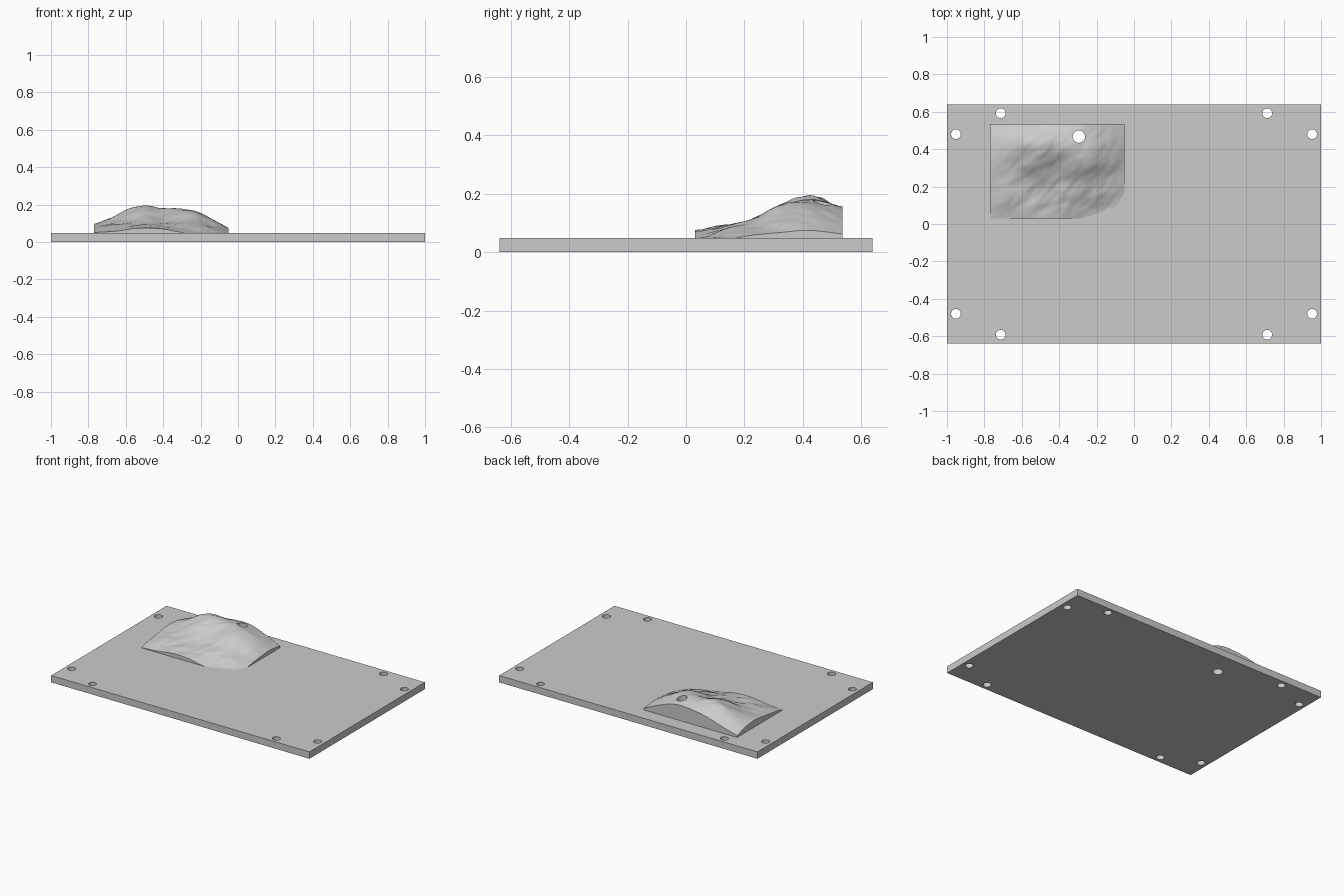
import bpy, bmesh, math
from mathutils import Vector, noise

if "Cube" in bpy.data.objects:
    bpy.data.objects.remove(bpy.data.objects["Cube"])

PLATE_TOP = 0.048
grey = bpy.data.materials.new("light grey")
grey.diffuse_color = (0.6, 0.6, 0.6, 1)
grey.use_nodes = True
grey.node_tree.nodes["Principled BSDF"].inputs["Base Color"].default_value = grey.diffuse_color


def make_object(name, bm):
    bmesh.ops.recalc_face_normals(bm, faces=bm.faces)
    me = bpy.data.meshes.new(name)
    bm.to_mesh(me)
    bm.free()
    ob = bpy.data.objects.new(name, me)
    me.materials.append(grey)
    bpy.context.collection.objects.link(ob)
    return ob


# Base plate
bm = bmesh.new()
bmesh.ops.create_cube(bm, size=1)
bmesh.ops.scale(bm, vec=(2, 1.276, PLATE_TOP), verts=bm.verts)
bmesh.ops.translate(bm, vec=(0, 0, PLATE_TOP / 2), verts=bm.verts)
plate = make_object("base_plate", bm)

# Mountain: coarse heights, rows from front to back, columns left to right
X0, X1, Y0, Y1 = -0.77, -0.05, 0.03, 0.535
HEIGHTS = [
    [.050, .058, .073, .070, .050, .040, .036],
    [.070, .085, .090, .088, .083, .068, .042],
    [.085, .105, .115, .112, .120, .095, .058],
    [.095, .130, .165, .152, .165, .130, .068],
    [.088, .142, .193, .178, .176, .140, .074],
    [.060, .095, .130, .150, .152, .115, .062],
]


def spline(values, t):
    """Smooth curve through evenly spaced values, t from 0 to 1."""
    n = len(values) - 1
    i = min(int(t * n), n - 1)
    f = t * n - i
    b, c = values[i], values[i + 1]
    a = values[i - 1] if i else 2 * b - c
    d = values[i + 2] if i + 2 <= n else 2 * c - b
    return b + 0.5 * f * (c - a + f * (2*a - 5*b + 4*c - d + f * (3*(b - c) + d - a)))


def height(u, v):
    z = spline([spline(row, u) for row in HEIGHTS], v)
    x, y = X0 + u * (X1 - X0), Y0 + v * (Y1 - Y0)
    # gullies running diagonally down the slopes
    p = Vector(((x - y) * 11, (x + y) * 5, 0.3))
    fade = min(1, 6 * min(u, 1 - u, v, 1 - v) + 0.2)
    z += fade * (0.009 * noise.noise(p) + 0.004 * noise.noise(p * 2.3))
    return max(z, 0.034)


NX, NY, BOTTOM = 72, 50, 0.03
bm = bmesh.new()
grid = [[bm.verts.new((X0 + (X1 - X0) * i / NX, Y0 + (Y1 - Y0) * j / NY,
                       height(i / NX, j / NY)))
         for i in range(NX + 1)] for j in range(NY + 1)]
for j in range(NY):
    for i in range(NX):
        bm.faces.new((grid[j][i], grid[j][i + 1], grid[j + 1][i + 1], grid[j + 1][i]))
# Straight side walls and underside
rim = (grid[0][:-1] + [r[-1] for r in grid[:-1]]
       + grid[-1][:0:-1] + [r[0] for r in grid[:0:-1]])
low = [bm.verts.new((v.co.x, v.co.y, BOTTOM)) for v in rim]
for k in range(len(rim)):
    m = (k + 1) % len(rim)
    bm.faces.new((rim[m], rim[k], low[k], low[m]))
bm.faces.new(low[::-1])
mountain = make_object("mountain", bm)

# Hole cutters: eight mounting holes and one through the mountain
holes = [(sx * x, sy * y, 0.026) for x, y in ((0.952, 0.48), (0.712, 0.592))
         for sx in (-1, 1) for sy in (-1, 1)] + [(-0.295, 0.467, 0.033)]
bm = bmesh.new()
for x, y, r in holes:
    new = bmesh.ops.create_cone(bm, cap_ends=True, segments=24, radius1=r,
                                radius2=r, depth=1)["verts"]
    bmesh.ops.translate(bm, vec=(x, y, 0), verts=new)
cutter = make_object("hole_cutter", bm)
cutter.hide_render = True

for ob in (plate, mountain):
    mod = ob.modifiers.new("holes", 'BOOLEAN')
    mod.operation, mod.solver, mod.object = 'DIFFERENCE', 'EXACT', cutter
    bpy.ops.object.select_all(action='DESELECT')
    ob.select_set(True)
    bpy.context.view_layer.objects.active = ob
    bpy.ops.object.modifier_apply(modifier=mod.name)
    bpy.ops.object.shade_smooth_by_angle(angle=math.radians(35))
bpy.data.objects.remove(cutter)
